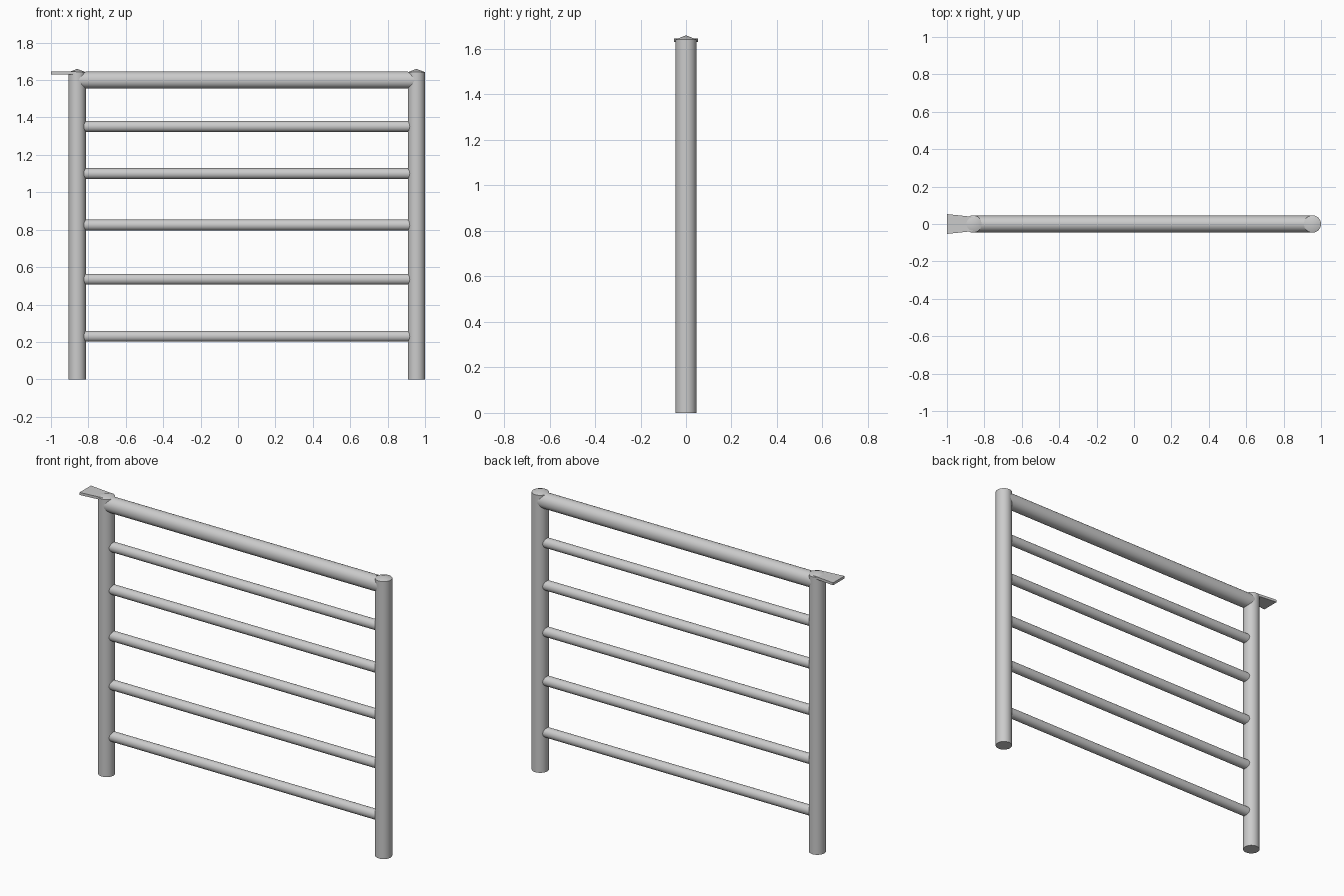
import bpy, bmesh
from math import sin, cos, tau, sqrt, radians

if "Cube" in bpy.data.objects:
    bpy.data.objects.remove(bpy.data.objects["Cube"])

POST_R = 0.046
LEFT_X, RIGHT_X = -0.86, 0.954
SHOULDER_Z, PEAK_Z = 1.642, 1.66


def finish(name, bm, smooth=True):
    bmesh.ops.recalc_face_normals(bm, faces=bm.faces)
    mesh = bpy.data.meshes.new(name)
    bm.to_mesh(mesh)
    bm.free()
    obj = bpy.data.objects.new(name, mesh)
    bpy.context.collection.objects.link(obj)
    if smooth:
        bpy.ops.object.select_all(action='DESELECT')
        obj.select_set(True)
        bpy.context.view_layer.objects.active = obj
        bpy.ops.object.shade_smooth_by_angle(angle=radians(15))
    return obj


def bridge(bm, a, b):
    n = len(a)
    for i in range(n):
        bm.faces.new((a[i], a[(i + 1) % n], b[(i + 1) % n], b[i]))


# upright post with a shallow pointed top
def post(name, x, n=48):
    bm = bmesh.new()
    rings = [[bm.verts.new((x + POST_R * cos(tau * i / n), POST_R * sin(tau * i / n), z))
              for i in range(n)] for z in (0, SHOULDER_Z)]
    bridge(bm, *rings)
    bm.faces.new(rings[0])
    peak = bm.verts.new((x, 0, PEAK_Z))
    for i in range(n):
        bm.faces.new((rings[1][i], rings[1][(i + 1) % n], peak))
    finish(name, bm)


# horizontal tube whose ends are coped to fit the round posts
def rail(name, z, r, n=32):
    bm = bmesh.new()
    left, right = [], []
    for i in range(n):
        y, dz = r * cos(tau * i / n), r * sin(tau * i / n)
        cope = sqrt(max(0, POST_R ** 2 - y * y)) - 0.001
        left.append(bm.verts.new((LEFT_X + cope, y, z + dz)))
        right.append(bm.verts.new((RIGHT_X - cope, y, z + dz)))
    bridge(bm, left, right)
    finish(name, bm)


post("left_post", LEFT_X)
post("right_post", RIGHT_X)
rail("top_rail", 1.6, 0.045)
for k, z in enumerate((0.23, 0.535, 0.825, 1.10, 1.352)):
    rail(f"rail_{k + 1}", z, 0.029)

# flat latch plate flaring outwards from the left post
bm = bmesh.new()
outline = [(-1, -0.053), (-0.86, -0.038), (-0.86, 0.038), (-1, 0.053)]
low, high = [[bm.verts.new((x, y, z)) for x, y in outline] for z in (1.631, 1.646)]
bridge(bm, low, high)
bm.faces.new(low)
bm.faces.new(high)
finish("latch_plate", bm, smooth=False)
